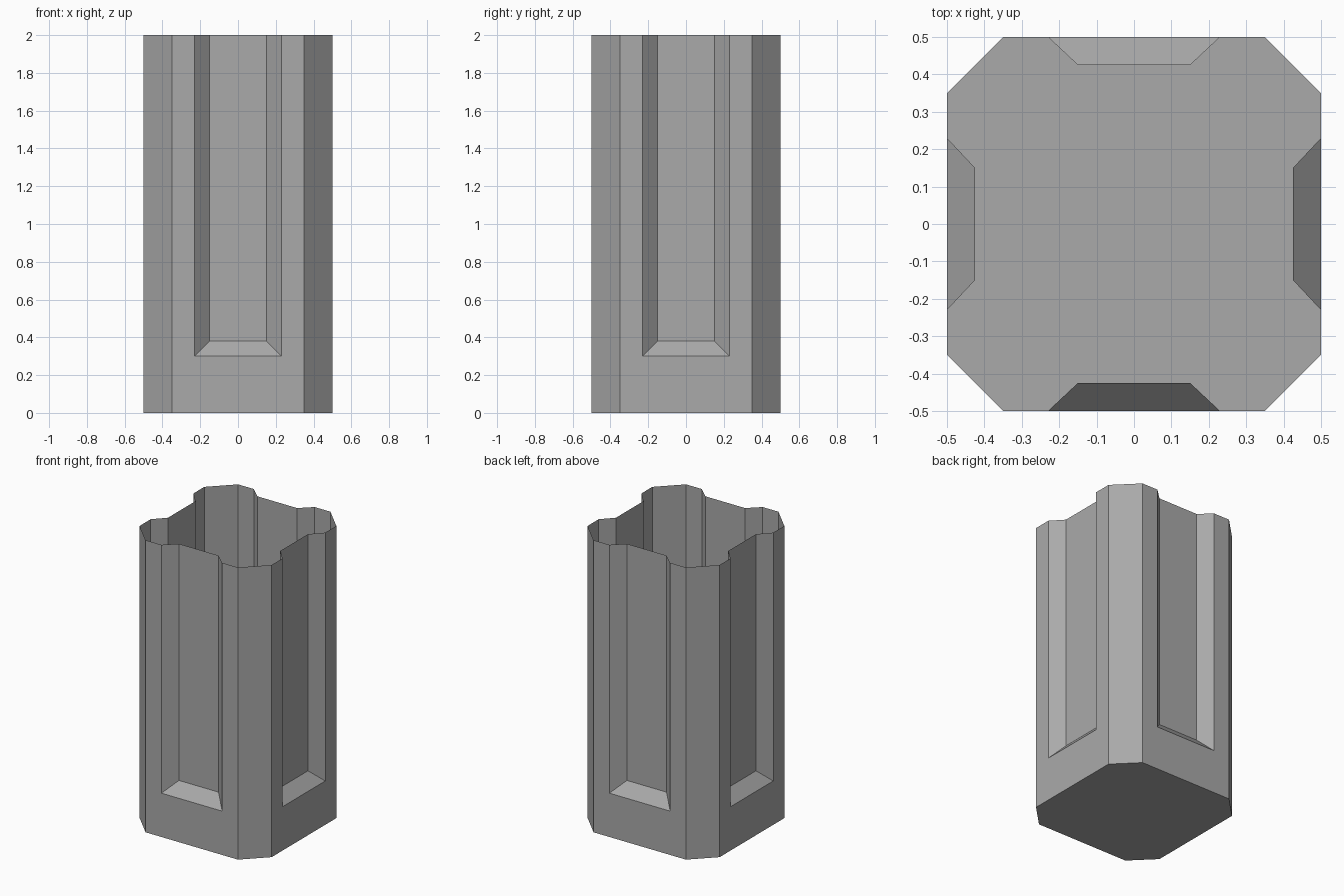
import bpy
import bmesh
from math import pi
from mathutils import Matrix, Vector

cube = bpy.data.objects.get("Cube")
if cube:
    bpy.data.objects.remove(cube, do_unlink=True)

HALF, CORNER, HEIGHT = 0.5, 0.35, 2.0      # octagonal footprint and height
RIM, PANEL, SILL = 0.23, 0.15, 0.3         # recess opening, inner panel, lower edge
DEPTH, SLOPE = 0.075, 0.08                 # recess depth and sill rise

grey = bpy.data.materials.new("grey")
grey.use_nodes = True
grey.diffuse_color = (0.4, 0.4, 0.4, 1)
grey.node_tree.nodes["Principled BSDF"].inputs["Base Color"].default_value = (0.4, 0.4, 0.4, 1)

bm = bmesh.new()


def face(points, turn):
    bm.faces.new([bm.verts.new(turn @ Vector(p)) for p in points])


out, back = -HALF, -HALF + DEPTH
low = SILL + SLOPE
for quarter in range(4):
    turn = Matrix.Rotation(quarter * pi / 2, 3, 'Z')
    # Band below the recess
    face([(-CORNER, out, 0), (CORNER, out, 0), (CORNER, out, SILL),
          (RIM, out, SILL), (-RIM, out, SILL), (-CORNER, out, SILL)], turn)
    # Flat strips beside the recess and its slanted cheeks
    for a, b in ((-CORNER, -RIM), (RIM, CORNER)):
        face([(a, out, SILL), (b, out, SILL), (b, out, HEIGHT), (a, out, HEIGHT)], turn)
    face([(-RIM, out, SILL), (-PANEL, back, low), (-PANEL, back, HEIGHT), (-RIM, out, HEIGHT)], turn)
    face([(PANEL, back, low), (RIM, out, SILL), (RIM, out, HEIGHT), (PANEL, back, HEIGHT)], turn)
    # Sloping sill and recessed panel
    face([(-RIM, out, SILL), (RIM, out, SILL), (PANEL, back, low), (-PANEL, back, low)], turn)
    face([(-PANEL, back, low), (PANEL, back, low), (PANEL, back, HEIGHT), (-PANEL, back, HEIGHT)], turn)
    # Chamfered corner
    face([(CORNER, out, 0), (HALF, -CORNER, 0), (HALF, -CORNER, SILL),
          (HALF, -CORNER, HEIGHT), (CORNER, out, HEIGHT), (CORNER, out, SILL)], turn)

# Weld the sides, then close the bottom; the top stays open
bmesh.ops.remove_doubles(bm, verts=bm.verts, dist=0.0001)
bmesh.ops.holes_fill(bm, edges=[e for e in bm.edges if e.is_boundary
                                and all(v.co.z < 0.01 for v in e.verts)], sides=8)
base = [f for f in bm.faces if f.calc_center_median().z < 0.01]
for f in base:
    f.normal_update()
    if f.normal.z > 0:
        f.normal_flip()

mesh = bpy.data.meshes.new("column_shell")
bm.to_mesh(mesh)
bm.free()
mesh.materials.append(grey)
shell = bpy.data.objects.new("column_shell", mesh)
bpy.context.scene.collection.objects.link(shell)
